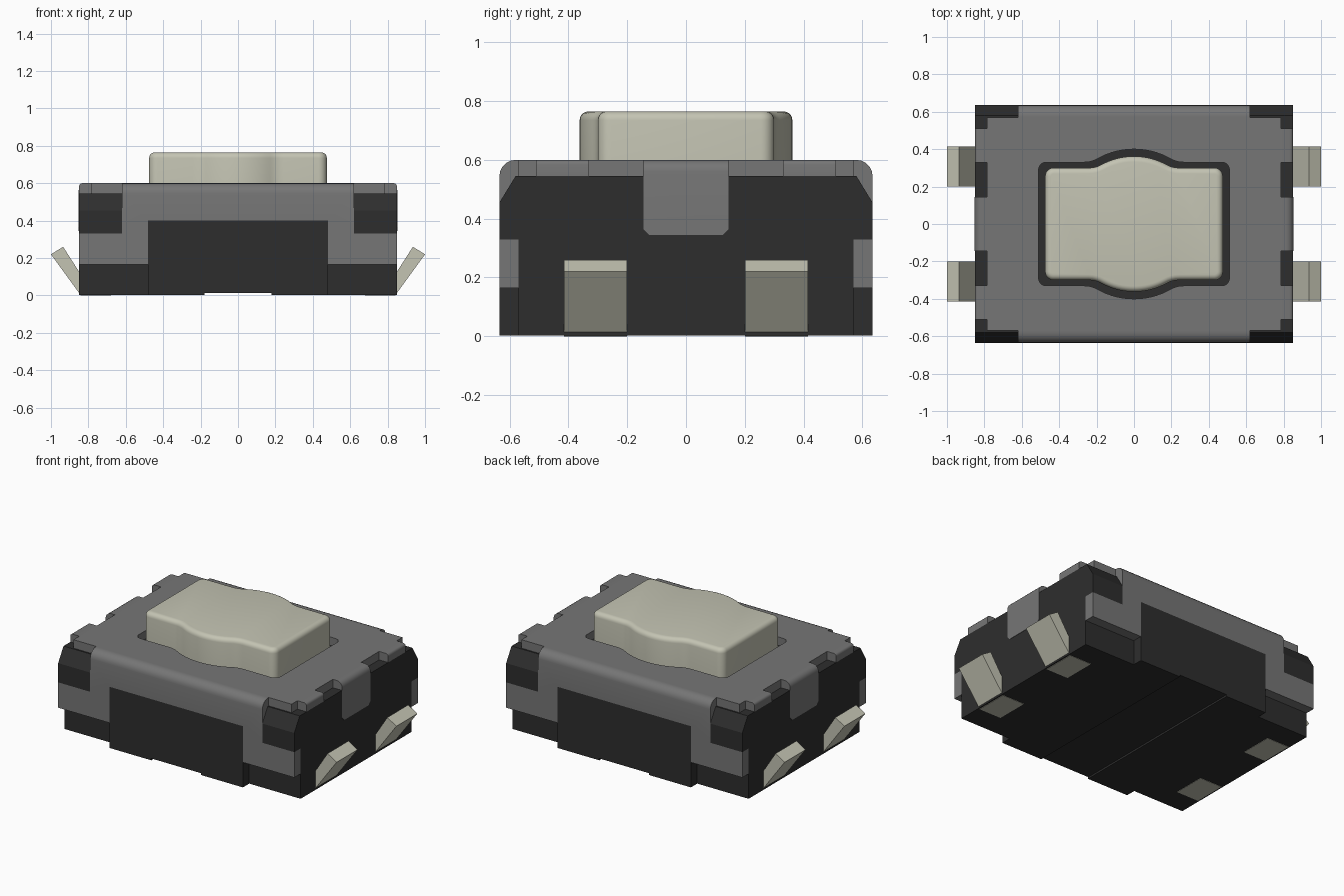
import bpy, bmesh
from math import sin, cos, pi, sqrt, asin
from mathutils import Vector

if "Cube" in bpy.data.objects:
    bpy.data.objects.remove(bpy.data.objects["Cube"])


def material(name, rgb):
    m = bpy.data.materials.new(name)
    m.use_nodes = True
    m.diffuse_color = (*rgb, 1)
    m.node_tree.nodes["Principled BSDF"].inputs["Base Color"].default_value = (*rgb, 1)
    return m


black = material("black plastic", (0.027, 0.027, 0.027))
grey = material("grey cover metal", (0.18, 0.18, 0.18))
cream = material("pale cream", (0.55, 0.55, 0.45))

# Plane mappings: (outline u, outline v, depth) -> xyz
PLANES = {
    "z": lambda u, v, d: (u, v, d),
    "y": lambda u, v, d: (u, d, v),
    "x": lambda u, v, d: (d, u, v),
}


def prism(name, mat, axis, loops, d0, d1, bevel=None, width=0.0, segments=5):
    """Extrude 2D loops along an axis; bevel(a, b) picks edges to round."""
    place = PLANES[axis]
    bm = bmesh.new()
    edges = []
    for loop in loops:
        vs = [bm.verts.new(place(u, v, d0)) for u, v in loop]
        if len(loops) == 1:
            bm.faces.new(vs)
        else:
            edges += [bm.edges.new((vs[i - 1], vs[i])) for i in range(len(vs))]
    if edges:
        bmesh.ops.triangle_fill(bm, edges=edges, use_beauty=True)
    out = bmesh.ops.extrude_face_region(bm, geom=bm.faces[:])["geom"]
    moved = [g for g in out if isinstance(g, bmesh.types.BMVert)]
    bmesh.ops.translate(bm, verts=moved, vec=Vector(place(0, 0, d1 - d0)))
    bmesh.ops.recalc_face_normals(bm, faces=bm.faces[:])
    if bevel:
        chosen = [e for e in bm.edges if bevel(e.verts[0].co, e.verts[1].co)]
        bmesh.ops.bevel(bm, geom=chosen, offset=width, segments=segments,
                        profile=0.5, affect="EDGES", clamp_overlap=True)
    me = bpy.data.meshes.new(name)
    bm.to_mesh(me)
    bm.free()
    me.materials.append(mat)
    ob = bpy.data.objects.new(name, me)
    bpy.context.collection.objects.link(ob)
    if bevel:
        bpy.ops.object.select_all(action="DESELECT")
        ob.select_set(True)
        bpy.context.view_layer.objects.active = ob
        bpy.ops.object.shade_smooth_by_angle(angle=pi / 5)
    return ob


def rect(u0, u1, v0, v1):
    return [(u0, v0), (u1, v0), (u1, v1), (u0, v1)]


def mirrored(half):
    """Close a right-hand half outline across u = 0."""
    return half + [(-u, v) for u, v in reversed(half)]


def button_outline(hx, hy, radius, corner):
    """Rounded rectangle with a circular bulge on its two long sides."""
    q = [(hx - corner + corner * cos(a), hy - corner + corner * sin(a))
         for a in (i * pi / 12 for i in range(7))]
    xj, start = sqrt(radius**2 - hy**2), asin(hy / radius) + 0.1
    p0, p2 = (xj + 0.04, hy), (radius * cos(start), radius * sin(start))
    for i in range(5):
        t = i / 4
        q.append(tuple((1 - t)**2 * a + 2 * t * (1 - t) * b + t * t * c
                       for a, b, c in zip(p0, (xj, hy), p2)))
    for i in range(1, 9):
        a = start + (pi / 2 - start) * i / 8
        q.append((radius * cos(a), radius * sin(a)))
    top = q + [(-x, y) for x, y in reversed(q[:-1])]
    return top + [(-x, -y) for x, y in top]


X, Y, CORE, DECK, TOP = 0.85, 0.635, 0.57, 0.545, 0.6
BASE = 0.002


def base_profile(hx, top):
    return mirrored([(0.18, 0.014), (0.18, BASE), (hx, BASE), (hx, top)])


# Plastic body with a shallow groove underneath
prism("body_core", black, "y", [base_profile(X, DECK)], -CORE, CORE)

# Cover plate with the button opening
prism("cover_plate", grey, "z",
      [rect(-0.785, 0.785, -CORE, CORE), button_outline(0.51, 0.33, 0.4, 0.04)],
      DECK - 0.005, TOP)

skirt = mirrored([(0.48, 0.4), (0.48, 0.165), (X, 0.165), (X, 0.33),
                  (0.62, 0.33), (0.62, TOP)])

for s, side in ((-1, "front"), (1, "back")):
    # Raised middle wall and bent cover skirt
    prism(side + "_wall_panel", black, "y", [base_profile(0.48, 0.4)], s * CORE, s * Y)
    prism(side + "_cover_skirt", grey, "y", [skirt], s * CORE, s * Y,
          lambda a, b: min(a.z, b.z) > TOP - 0.001 and min(abs(a.y), abs(b.y)) > Y - 0.001,
          0.055)
    for t, hand in ((-1, "right"), (1, "left")):
        # Chamfered corner blocks
        block = [(s * CORE, 0.33), (s * Y, 0.33), (s * Y, 0.455),
                 (s * 0.58, DECK), (s * CORE, DECK)]
        prism(f"{side}_{hand}_corner_block", black, "x", [block], t * 0.62, t * X)
        # Small cover lugs
        prism(f"{side}_{hand}_cover_lug", grey, "x",
              [rect(s * 0.33, s * 0.51, DECK, TOP)], t * 0.785, t * X,
              lambda a, b: min(a.z, b.z) > TOP - 0.001 and min(abs(a.x), abs(b.x)) > X - 0.001,
              0.016, 3)
        # Bent contact pins
        pin = [(0.68, 0), (0.84, 0), (1, 0.22), (0.935, 0.26), (0.82, 0.08), (0.68, 0.08)]
        prism(f"{side}_{hand}_pin", cream, "y", [[(t * u, v) for u, v in pin]],
              s * 0.2, s * 0.415)

# Folded end tabs of the cover
TAB = X + 0.002
for t, hand in ((-1, "right"), (1, "left")):
    tab = mirrored([(0.125, 0.345), (0.145, 0.365), (0.145, TOP)])
    prism(hand + "_cover_tab", grey, "x", [tab], t * 0.785, t * TAB,
          lambda a, b: min(a.z, b.z) > TOP - 0.001 and min(abs(a.x), abs(b.x)) > TAB - 0.001,
          0.04)

# Push button with rounded top edge
prism("push_button", cream, "z", [button_outline(0.475, 0.3, 0.362, 0.045)], 0.5, 0.765,
      lambda a, b: min(a.z, b.z) > 0.764, 0.03)
